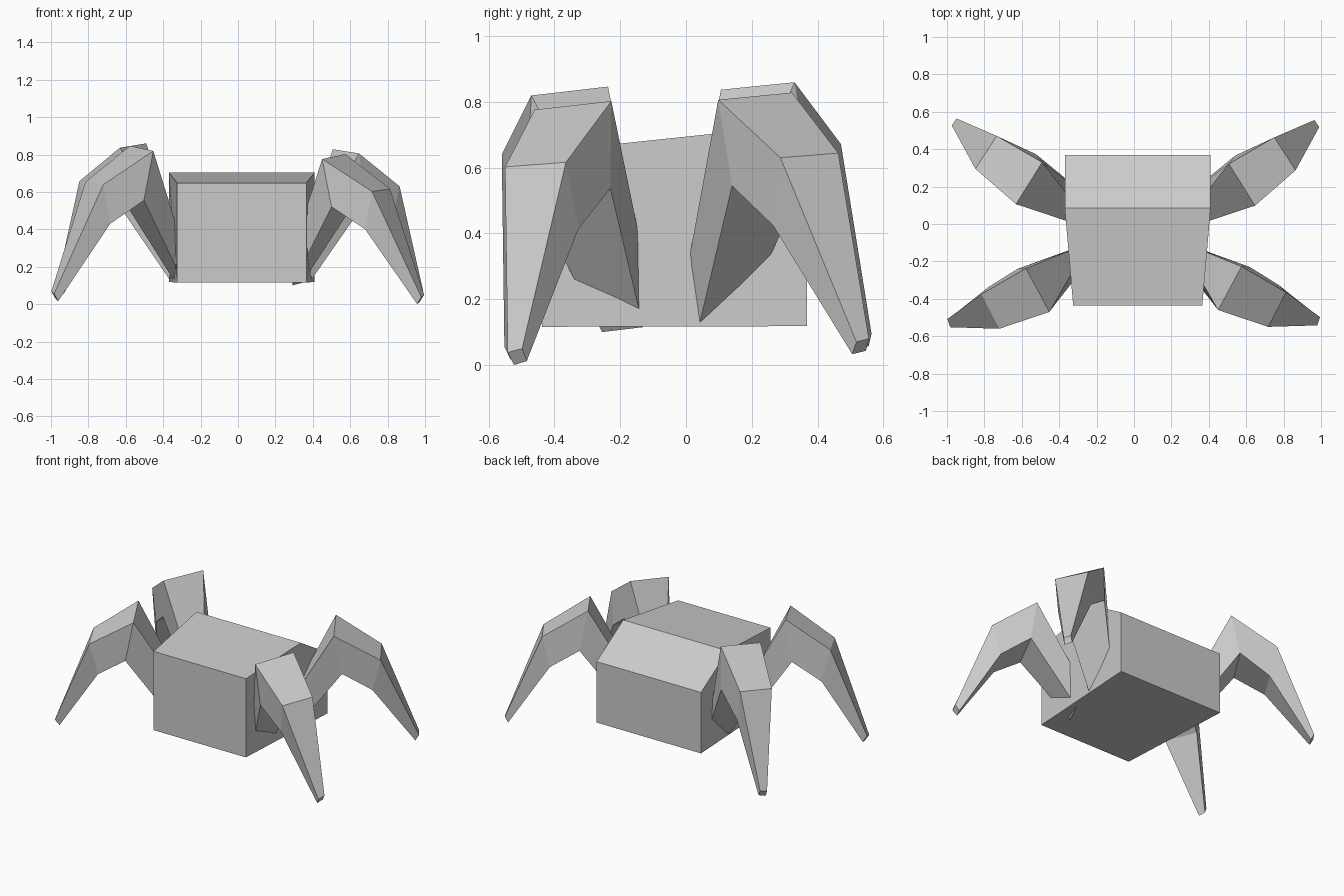
import bpy
import bmesh


def loft(name, rings):
    """Skin equal-sized rings of points into a closed, flat-faced object."""
    bm = bmesh.new()
    loops = [[bm.verts.new(p) for p in ring] for ring in rings]
    n = len(loops[0])
    for a, b in zip(loops, loops[1:]):
        for i in range(n):
            j = (i + 1) % n
            bm.faces.new((a[i], a[j], b[j], b[i]))
    bm.faces.new(loops[0][::-1])
    bm.faces.new(loops[-1])
    bmesh.ops.recalc_face_normals(bm, faces=bm.faces[:])
    mesh = bpy.data.meshes.new(name)
    bm.to_mesh(mesh)
    bm.free()
    obj = bpy.data.objects.new(name, mesh)
    bpy.context.collection.objects.link(obj)
    return obj


# Body: side profile (y, z, half width), tapering to the front, sloped at the rear
profile = [(-0.437, 0.116, 0.345), (-0.437, 0.648, 0.345), (0.085, 0.703, 0.39),
           (0.368, 0.53, 0.39), (0.368, 0.118, 0.39)]
body = loft("body", [[(0.02 + s * w, y, z) for y, z, w in profile] for s in (-1, 1)])

# Legs: hip, knee, shin and foot rings, each top outer, top inner, low inner, low outer
front_leg = [
    [(0.31, -0.22, 0.34), (0.335, -0.13, 0.33), (0.345, -0.13, 0.115), (0.29, -0.255, 0.10)],
    [(0.45, -0.46, 0.776), (0.575, -0.227, 0.802), (0.62, -0.23, 0.537), (0.50, -0.475, 0.52)],
    [(0.717, -0.55, 0.602), (0.813, -0.365, 0.616), (0.775, -0.327, 0.413), (0.68, -0.51, 0.40)],
    [(0.98, -0.542, 0.038), (0.995, -0.498, 0.05), (0.972, -0.484, 0.012), (0.958, -0.523, 0.0)],
]
back_leg = [
    [(0.35, 0.12, 0.37), (0.35, 0.0, 0.27), (0.385, 0.04, 0.12), (0.29, 0.16, 0.125)],
    [(0.507, 0.322, 0.828), (0.647, 0.098, 0.806), (0.68, 0.14, 0.544), (0.54, 0.365, 0.566)],
    [(0.75, 0.463, 0.644), (0.864, 0.287, 0.63), (0.82, 0.264, 0.425), (0.71, 0.44, 0.44)],
    [(0.965, 0.556, 0.08), (0.99, 0.518, 0.07), (0.972, 0.505, 0.033), (0.947, 0.547, 0.043)],
]


def mirrored(rings, dx, dy, scale_z, dz):
    """Mirror a leg across x with the slight roll seen on the left side."""
    return [[(dx - x, y + dy, z * scale_z + dz) for x, y, z in r] for r in rings]


loft("front_right_leg", front_leg)
loft("back_right_leg", back_leg)
loft("front_left_leg", mirrored(front_leg, -0.003, -0.01, 1.035, 0.016))
loft("back_left_leg", mirrored(back_leg, 0.016, 0.008, 1.022, 0.013))
